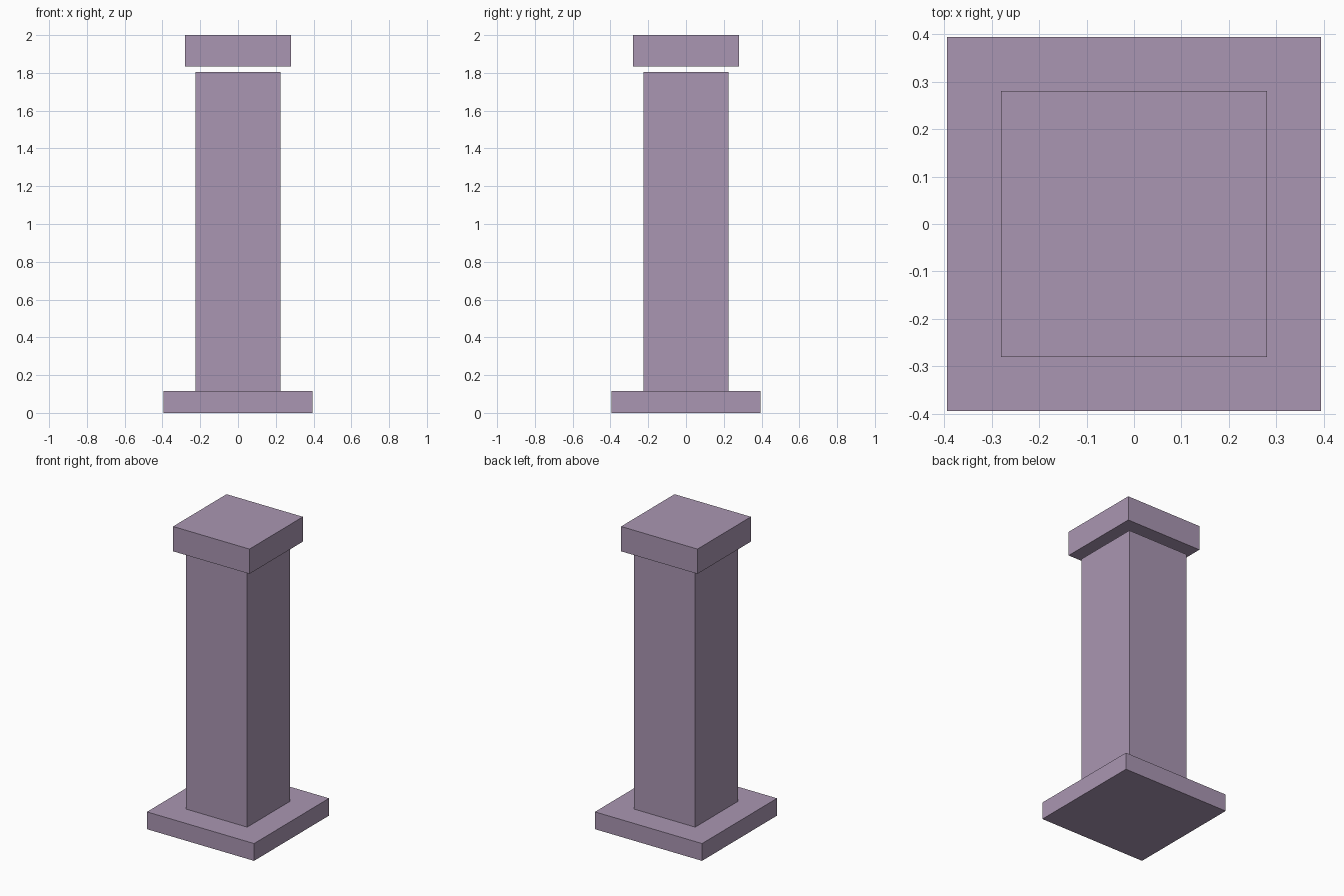
import bpy

if "Cube" in bpy.data.objects:
    bpy.data.objects.remove(bpy.data.objects["Cube"])

stone = bpy.data.materials.new("mauve_stone")
stone.diffuse_color = (0.40, 0.305, 0.445, 1.0)
stone.use_nodes = True
stone.node_tree.nodes["Principled BSDF"].inputs["Base Color"].default_value = stone.diffuse_color


def block(name, width, z0, z1):
    """Square block centred on the z axis, spanning z0 to z1."""
    bpy.ops.mesh.primitive_cube_add(size=1, location=(0, 0, (z0 + z1) / 2))
    obj = bpy.context.object
    obj.name = name
    obj.scale = (width, width, z1 - z0)
    bpy.ops.object.transform_apply(location=False, rotation=False, scale=True)
    obj.data.materials.append(stone)
    return obj


# Wide plinth and square shaft standing on it
block("base_plinth", 0.788, 0.0, 0.115)
block("shaft", 0.452, 0.115, 1.806)

# Cap floats slightly above the shaft
block("cap", 0.562, 1.835, 2.0)
